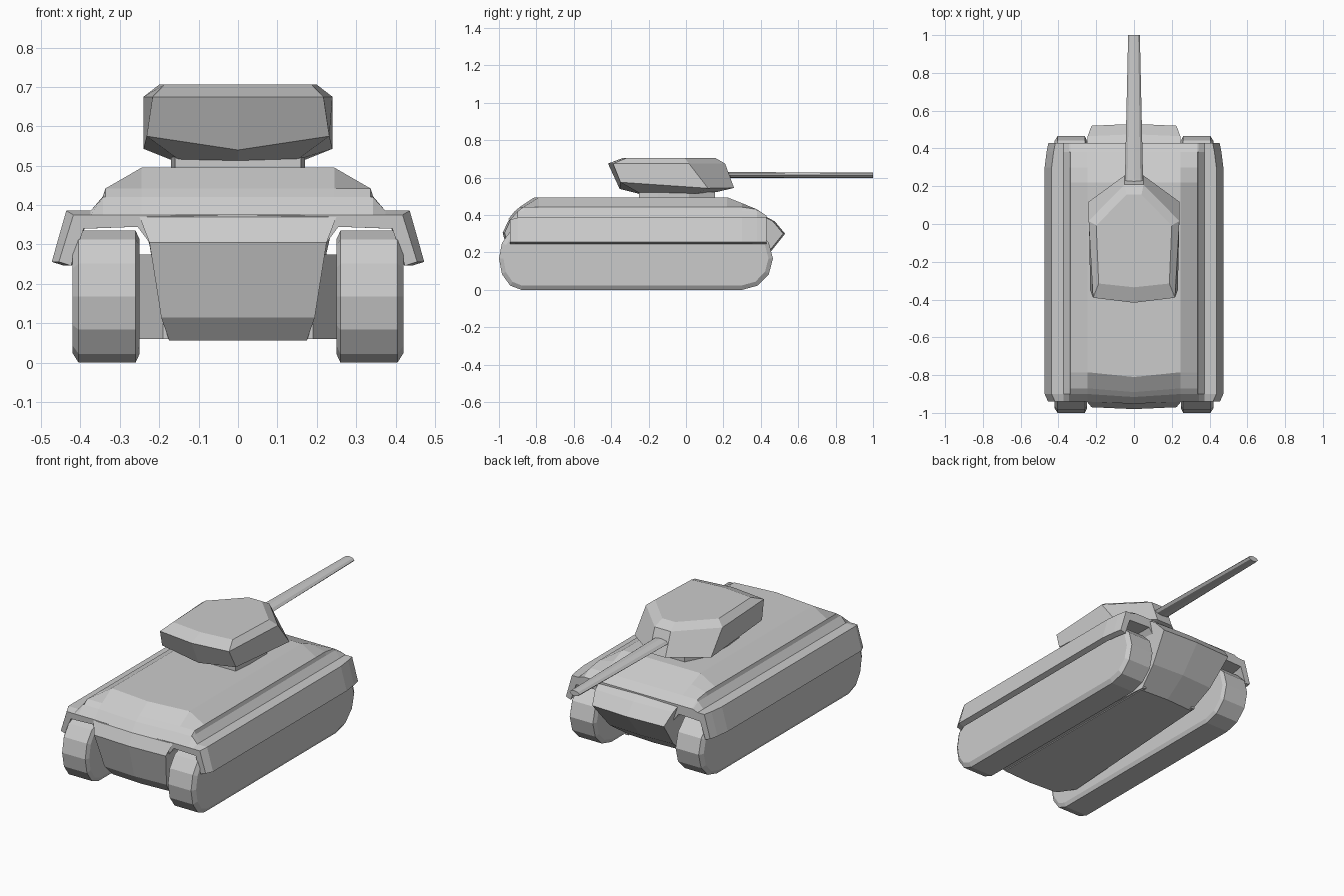
import bpy, bmesh, math


def loft(name, rings, mirror=False):
    """Skin a list of equal-length closed rings and cap both ends."""
    bm = bmesh.new()
    rows = [[bm.verts.new(p) for p in ring] for ring in rings]
    n = len(rows[0])
    for a, b in zip(rows, rows[1:]):
        for i in range(n):
            j = (i + 1) % n
            bm.faces.new((a[i], a[j], b[j], b[i]))
    bm.faces.new(rows[0][::-1])
    bm.faces.new(rows[-1])
    bmesh.ops.recalc_face_normals(bm, faces=bm.faces)
    mesh = bpy.data.meshes.new(name)
    bm.to_mesh(mesh)
    bm.free()
    obj = bpy.data.objects.new(name, mesh)
    bpy.context.collection.objects.link(obj)
    if mirror:
        obj.modifiers.new("mirror", 'MIRROR')
    return obj


def symmetric(half):
    """Close a half ring across x = 0."""
    return half + [(-x, y, z) for x, y, z in reversed(half) if x > 0]


# Tracks: rounded belt loop with chamfered rims
def belt(x, inset):
    zc, r = 0.1675, 0.1675 - inset
    ring = []
    for yc, ry, start in ((0.30, 0.165, -90), (-0.88, 0.12, 90)):
        for k in range(7):
            a = math.radians(start + 30 * k)
            ring.append((x, yc + (ry - inset) * math.cos(a), zc + r * math.sin(a)))
    return ring


loft("track", [belt(0.25, 0.022), belt(0.26, 0), belt(0.405, 0), belt(0.42, 0.024)], True)

# Hull flanks: fill between lower hull and tracks, narrowing towards the gun end
flank = [(0.16, -0.87), (0.19, -0.87), (0.25, -0.78), (0.18, 0.29), (0.16, 0.29)]
loft("hull_flank", [[(x, y, z) for x, y in flank] for z in (0.06, 0.275)], True)

# Lower hull: side outline (y, z, half width) skinned across with a slight bow
outline = [(-0.88, 0.056, 0.175), (-0.93, 0.115, 0.195), (-0.98, 0.305, 0.225),
           (-0.95, 0.37, 0.25), (-0.80, 0.45, 0.20), (0.25, 0.45, 0.20),
           (0.43, 0.39, 0.25), (0.475, 0.366, 0.245), (0.53, 0.30, 0.225),
           (0.41, 0.15, 0.20), (0.28, 0.056, 0.175)]


def hull_slice(s):
    return [(s * w, y - abs(s) * math.copysign(0.01, y), z) for y, z, w in outline]


loft("lower_hull", [hull_slice(s) for s in (-1, 0, 1)])

# Upper hull and fenders: one cross-section, lowered along the sloping ends
section = [(0, 0.495), (0.245, 0.495), (0.337, 0.442), (0.343, 0.422), (0.374, 0.386),
           (0.436, 0.386), (0.473, 0.256), (0.442, 0.246), (0.41, 0.34),
           (0.255, 0.345), (0.225, 0.305), (0, 0.305)]


def hull_station(y, cap, tuck, bow):
    half = []
    for i, (x, z) in enumerate(section):
        if 4 < i < 9:
            x -= tuck
        half.append((x, y - (bow if i == 0 else 0), min(z, cap)))
    return symmetric(half)


stations = [(-0.94, 0.375, 0.018, 0.012), (-0.90, 0.42, 0, 0.016), (-0.87, 0.442, 0, 0.02),
            (-0.785, 0.495, 0, 0.025), (0.22, 0.495, 0, 0), (0.30, 0.463, 0, 0),
            (0.38, 0.43, 0.01, 0), (0.43, 0.397, 0.02, 0)]
loft("upper_hull", [hull_station(*s) for s in stations])

# Turret ring
plan = [(0, -0.25), (0.16, -0.25), (0.17, -0.15), (0.17, 0.016), (0.10, 0.155), (0, 0.155)]
loft("turret_ring", [symmetric([(x, y, z) for x, y in plan]) for z in (0.48, 0.522)])

# Turret: layers from bottom to roof, each from rear centre round to the front corner
layers = [
    [(0, -0.25, 0.513), (0.15, -0.245, 0.515), (0.17, 0.05, 0.515), (0.05, 0.16, 0.522)],
    [(0, -0.355, 0.54), (0.232, -0.35, 0.575), (0.24, 0.118, 0.543), (0.05, 0.257, 0.545)],
    [(0, -0.417, 0.675), (0.217, -0.39, 0.675), (0.24, 0.016, 0.675), (0.05, 0.209, 0.675)],
    [(0, -0.335, 0.706), (0.187, -0.315, 0.706), (0.20, -0.008, 0.706), (0.04, 0.155, 0.706)],
]
loft("turret", [symmetric(layer) for layer in layers])


# Gun barrel: flattened, tapering octagon
def barrel(y, rx, rz):
    return [(rx * math.cos(a), y, 0.613 + rz * math.sin(a))
            for a in (math.radians(45 * k) for k in range(8))]


loft("gun_barrel", [barrel(0.15, 0.052, 0.017), barrel(0.24, 0.048, 0.016),
                    barrel(1.0, 0.031, 0.015)])
